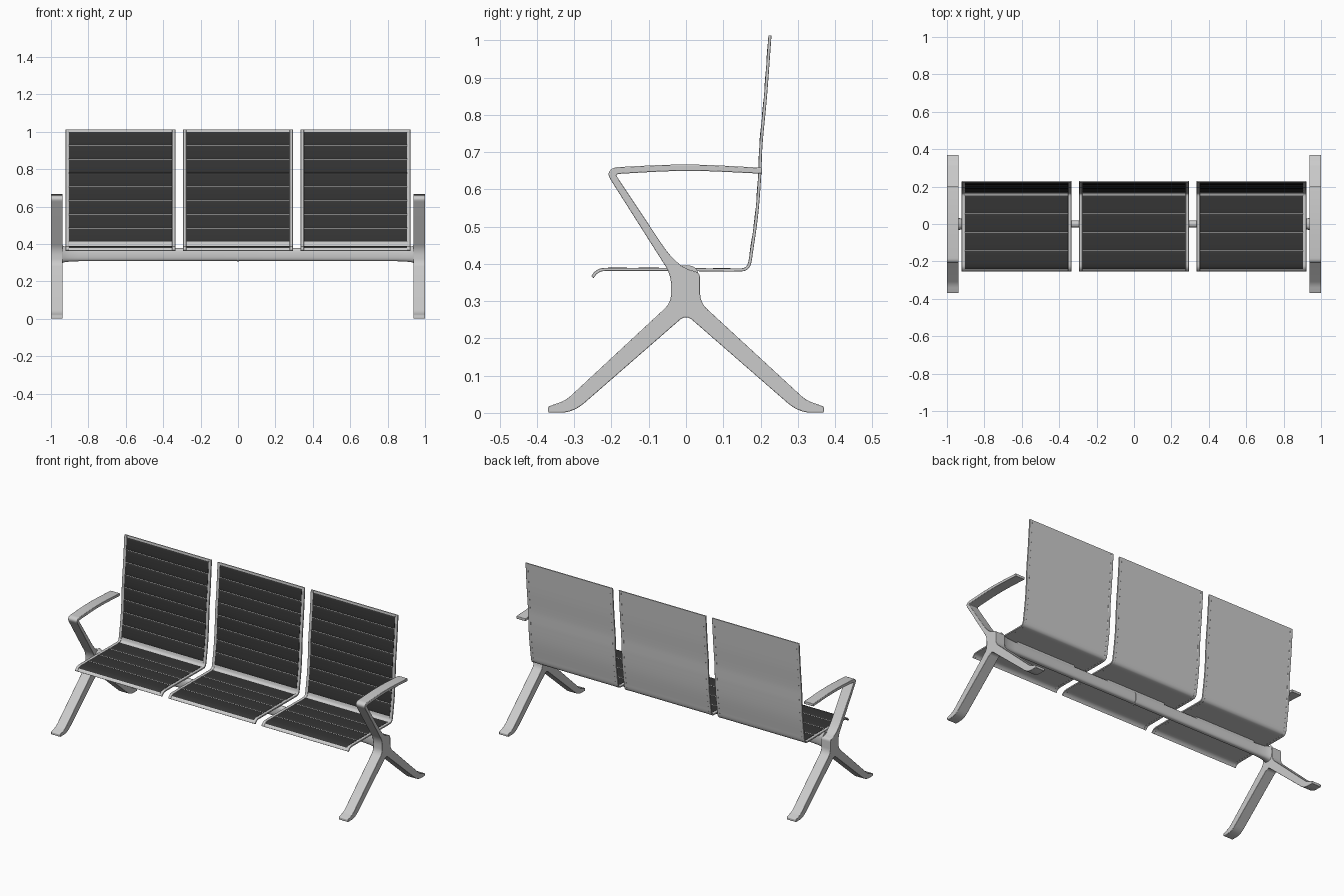
import bpy, bmesh, math
from mathutils import Vector

if "Cube" in bpy.data.objects:
    bpy.data.objects.remove(bpy.data.objects["Cube"])

dark = bpy.data.materials.new("dark_upholstery")
dark.diffuse_color = (0.035, 0.035, 0.035, 1)
dark.use_nodes = True
dark.node_tree.nodes["Principled BSDF"].inputs["Base Color"].default_value = dark.diffuse_color


def make(name, verts, faces, mat=None, bevel=0, segs=2):
    me = bpy.data.meshes.new(name)
    me.from_pydata(verts, [], faces)
    bm = bmesh.new()
    bm.from_mesh(me)
    bmesh.ops.recalc_face_normals(bm, faces=bm.faces)
    bm.to_mesh(me)
    bm.free()
    ob = bpy.data.objects.new(name, me)
    bpy.context.collection.objects.link(ob)
    if mat:
        me.materials.append(mat)
    bpy.ops.object.select_all(action='DESELECT')
    ob.select_set(True)
    bpy.context.view_layer.objects.active = ob
    bpy.ops.object.shade_smooth_by_angle(angle=math.radians(35))
    if bevel:
        m = ob.modifiers.new("bevel", 'BEVEL')
        m.width, m.segments = bevel, segs
        m.limit_method = 'ANGLE'
        m.angle_limit = math.radians(50)
    return ob


def loft(name, rings, **kw):
    """Join closed rings of equal size, capping both ends."""
    n = len(rings[0])
    faces = [list(range(n)), [(len(rings) - 1) * n + i for i in range(n)]]
    for r in range(len(rings) - 1):
        for i in range(n):
            j = (i + 1) % n
            faces.append([r * n + i, r * n + j, (r + 1) * n + j, (r + 1) * n + i])
    return make(name, [v for ring in rings for v in ring], faces, **kw)


def fillet(pts, steps=6):
    """Round each corner (y, z, distance) of a closed outline."""
    out = []
    for i, (y, z, r) in enumerate(pts):
        p = Vector((y, z))
        a = Vector(pts[i - 1][:2]) - p
        b = Vector(pts[(i + 1) % len(pts)][:2]) - p
        if r == 0:
            out.append(p)
            continue
        a = p + a.normalized() * min(r, a.length * 0.48)
        b = p + b.normalized() * min(r, b.length * 0.48)
        for k in range(steps + 1):
            t = k / steps
            out.append(a * (1 - t) ** 2 + p * 2 * t * (1 - t) + b * t * t)
    return out


# side frames: legs, hub and open armrest in one casting
outline = fillet([
    (0, 0.266, 0.022), (-0.302, 0.003, 0.04), (-0.37, 0.003, 0.004),
    (-0.37, 0.019, 0.004), (-0.322, 0.036, 0.02), (-0.04, 0.298, 0.025),
    (-0.04, 0.372, 0.03), (-0.212, 0.643, 0.018), (-0.197, 0.661, 0.015),
    (0, 0.671, 0.15), (0.204, 0.66, 0.003), (0.204, 0.644, 0.003),
    (0, 0.654, 0.15), (-0.19, 0.643, 0.010), (-0.045, 0.425, 0.04),
    (-0.005, 0.39, 0.02), (0.038, 0.378, 0.015), (0.038, 0.298, 0.025),
    (0.322, 0.036, 0.02), (0.37, 0.019, 0.004), (0.37, 0.003, 0.004),
    (0.302, 0.003, 0.04)])
for side, s in (("left", -1), ("right", 1)):
    loft(side + "_leg_and_armrest",
         [[(s * x, p.x, p.y - 0.002) for p in outline] for x in (0.938, 1.0)],
         bevel=0.004)

# beam: two halves flaring into the hubs, with a joint collar
def section(x, ry, z0, z1, n=24):
    c, rz = (z0 + z1) / 2, (z1 - z0) / 2
    sp = lambda v: math.copysign(abs(v) ** 0.7, v)
    return [(x, ry * sp(math.cos(2 * math.pi * k / n)),
             c + rz * sp(math.sin(2 * math.pi * k / n))) for k in range(n)]

stations = [(0.003, .019, .31, .378), (0.85, .019, .308, .378), (0.90, .023, .306, .381),
            (0.925, .029, .303, .386), (0.945, .036, .297, .396)]
for side, s in (("left", -1), ("right", 1)):
    loft(side + "_beam", [section(s * x, *r) for x, *r in stations])
loft("beam_joint", [section(x, .021, .304, .379) for x in (-0.004, 0.004)])

# seat curve from front lip to top of back
ctrl = [Vector(p) for p in [
    (-0.251, 0.364), (-0.241, 0.376), (-0.228, 0.383), (-0.205, 0.3845), (0, 0.384),
    (0.14, 0.383), (0.160, 0.386), (0.170, 0.398), (0.176, 0.43), (0.190, 0.53),
    (0.198, 0.63), (0.202, 0.72), (0.214, 0.85), (0.226, 1.013)]]
fine = []
for i in range(len(ctrl) - 1):
    p0, p1, p2, p3 = (ctrl[max(i - 1, 0)], ctrl[i], ctrl[i + 1],
                      ctrl[min(i + 2, len(ctrl) - 1)])
    d = (p2 - p1).length
    m1 = (p2 - p0) * d / max((p1 - p0).length + d, 1e-6)
    m2 = (p3 - p1) * d / max((p3 - p2).length + d, 1e-6)
    for k in range(12):
        t = k / 12
        fine.append(p1 * (2*t**3 - 3*t*t + 1) + m1 * (t**3 - 2*t*t + t)
                    + p2 * (3*t*t - 2*t**3) + m2 * (t**3 - t*t))
fine.append(ctrl[-1])
arc = [0]
for a, b in zip(fine, fine[1:]):
    arc.append(arc[-1] + (b - a).length)


def at(s):
    """Point and front-facing normal at arc length s."""
    i = max(k for k in range(len(arc) - 1) if arc[k] <= s or k == 0)
    d = fine[i + 1] - fine[i]
    p = fine[i] + d * ((s - arc[i]) / d.length)
    lo, hi = fine[max(i - 1, 0)], fine[min(i + 2, len(fine) - 1)]
    t = (hi - lo).normalized()
    return p, Vector((-t.y, t.x))


def arc_at(y, z):
    return arc[min(range(len(fine)), key=lambda i: (fine[i] - Vector((y, z))).length)]


def ribbon(name, x0, x1, samples, **kw):
    """Sheet along the seat curve; samples are (arc length, lower, upper offset)."""
    rings = []
    for s, lo, hi in samples:
        p, n = at(s)
        a, b = p + n * lo, p + n * hi
        rings.append([(x0, *a), (x1, *a), (x1, *b), (x0, *b)])
    return loft(name, rings, **kw)


def pad(name, x0, x1, s0, s1, panels):
    """Upholstery with a stitched groove between panels."""
    w = (s1 - s0) / panels
    prof = [(0, .0022), (.04, .0042), (.15, .005), (.38, .0054), (.62, .0054),
            (.85, .005), (.96, .0042)]
    samples = [(s0 + (i + t) * w, 0.001, h) for i in range(panels) for t, h in prof]
    ribbon(name, x0, x1, samples + [(s1, 0.001, .0022)], mat=dark)


# three seats: shell, side rims and two pads each
half, rim = 0.293, 0.017
shell_s = [(s, -0.003, 0.003) for s in arc]
rim_s = [(s, -0.0035, 0.0048) for s in arc]
for label, cx in (("left", -0.628), ("middle", 0), ("right", 0.628)):
    a, b = cx - half, cx + half
    ribbon(label + "_seat_shell", a + 0.002, b - 0.002, shell_s)
    ribbon(label + "_seat_rim_a", a, a + rim, rim_s, bevel=0.002)
    ribbon(label + "_seat_rim_b", b - rim, b, rim_s, bevel=0.002)
    pad(label + "_seat_pad", a + rim, b - rim, arc_at(-0.241, 0.376), arc_at(0.153, 0.384), 4)
    pad(label + "_back_pad", a + rim, b - rim, arc_at(0.173, 0.41), arc[-1] - 0.012, 8)
    # bracket joining the seat to the beam
    loft(label + "_seat_bracket", [[(x, -0.015, 0.37), (x, 0.015, 0.37), (x, 0.015, 0.383),
                                    (x, -0.015, 0.383)] for x in (cx - 0.2, cx + 0.2)])
